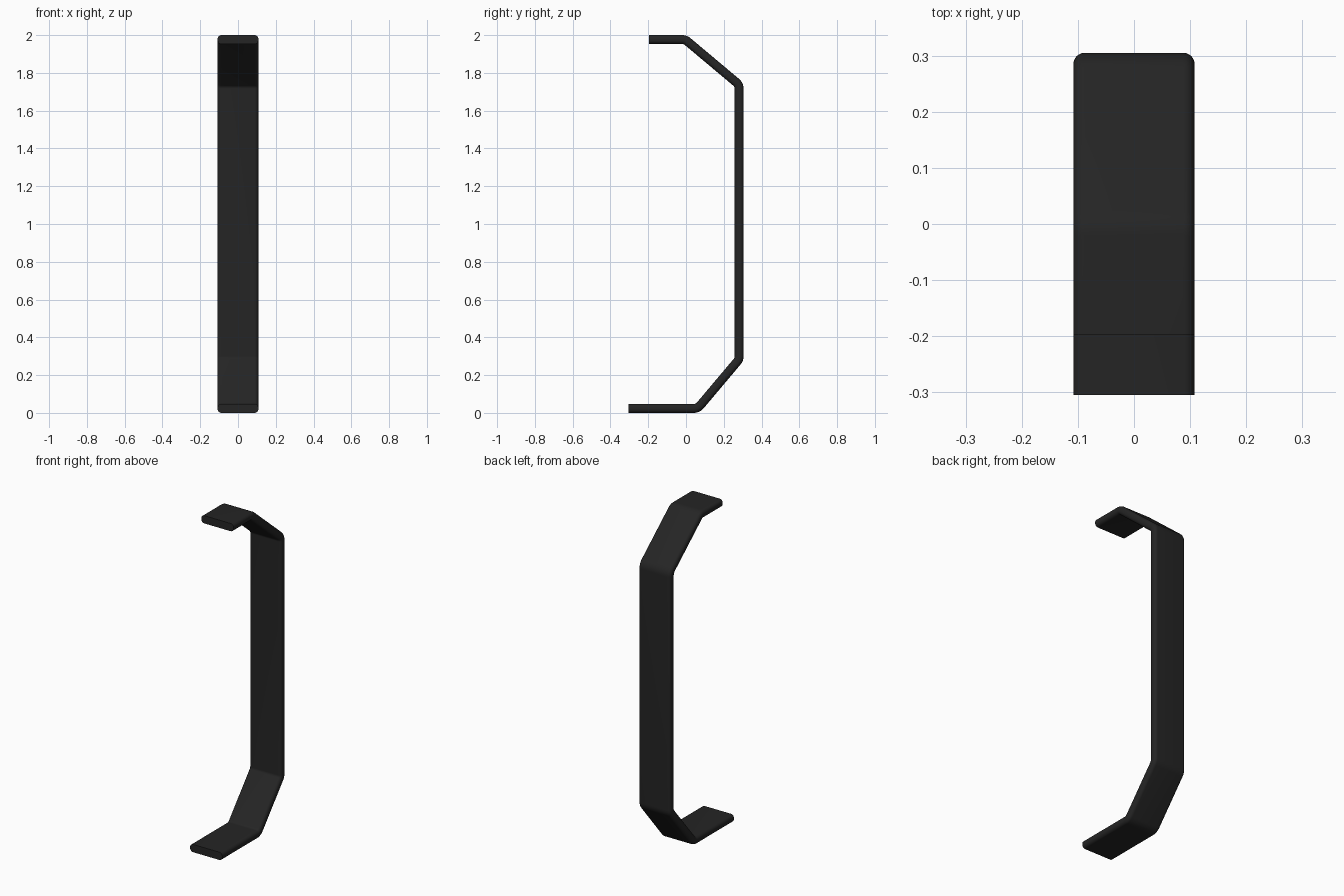
import bpy, bmesh, math
from mathutils import Vector

if "Cube" in bpy.data.objects:
    bpy.data.objects.remove(bpy.data.objects["Cube"])

HALF_W, HALF_T, EDGE_R, BEND_R = 0.108, 0.0235, 0.02, 0.045

# Centre line of the strap (y, z), bottom tab to top tab
corners = [Vector(p) for p in [(-0.305, 0.0235), (0.062, 0.0235), (0.2815, 0.284),
                               (0.2815, 1.737), (-0.004, 1.9765), (-0.197, 1.9765)]]


def rounded_path(pts, radius, steps=8):
    """Points with tangents, each inner corner replaced by an arc."""
    out = [(pts[0], (pts[1] - pts[0]).normalized())]
    for a, b, c in zip(pts, pts[1:], pts[2:]):
        d0, d1 = (b - a).normalized(), (c - b).normalized()
        turn = math.atan2(d0.x * d1.y - d0.y * d1.x, d0.dot(d1))
        start = b - d0 * radius * math.tan(abs(turn) / 2)
        side = math.copysign(1, turn)
        centre = start + Vector((-d0.y, d0.x)) * radius * side
        base = math.atan2(d0.y, d0.x)
        for i in range(steps + 1):
            ang = base + turn * i / steps
            t = Vector((math.cos(ang), math.sin(ang)))
            out.append((centre - Vector((-t.y, t.x)) * radius * side, t))
    out.append((pts[-1], (pts[-1] - pts[-2]).normalized()))
    return out


def rounded_section(w, t, r, steps=6):
    """Rounded rectangle cross-section."""
    pts = []
    for q, (sx, sy) in enumerate([(1, 1), (-1, 1), (-1, -1), (1, -1)]):
        for i in range(steps + 1):
            a = math.pi / 2 * (q + i / steps)
            pts.append((sx * (w - r) + r * math.cos(a), sy * (t - r) + r * math.sin(a)))
    return pts


# Sweep the section along the centre line
bm = bmesh.new()
section = rounded_section(HALF_W, HALF_T, EDGE_R)
rings = []
for p, t in rounded_path(corners, BEND_R):
    n = Vector((-t.y, t.x))
    rings.append([bm.verts.new((u, p.x + n.x * v, p.y + n.y * v)) for u, v in section])
for r0, r1 in zip(rings, rings[1:]):
    for i in range(len(section)):
        j = (i + 1) % len(section)
        bm.faces.new((r0[i], r0[j], r1[j], r1[i]))

# Flat end caps
bm.faces.new(rings[0])
bm.faces.new(rings[-1])
bmesh.ops.recalc_face_normals(bm, faces=bm.faces)

mesh = bpy.data.meshes.new("bent_strap_handle")
bm.to_mesh(mesh)
bm.free()
strap = bpy.data.objects.new("bent_strap_handle", mesh)
bpy.context.collection.objects.link(strap)

black = bpy.data.materials.new("matte_black")
black.diffuse_color = (0.018, 0.018, 0.018, 1)
black.use_nodes = True
black.node_tree.nodes["Principled BSDF"].inputs["Base Color"].default_value = black.diffuse_color
mesh.materials.append(black)

bpy.context.view_layer.objects.active = strap
strap.select_set(True)
bpy.ops.object.shade_smooth_by_angle(angle=math.radians(35))
